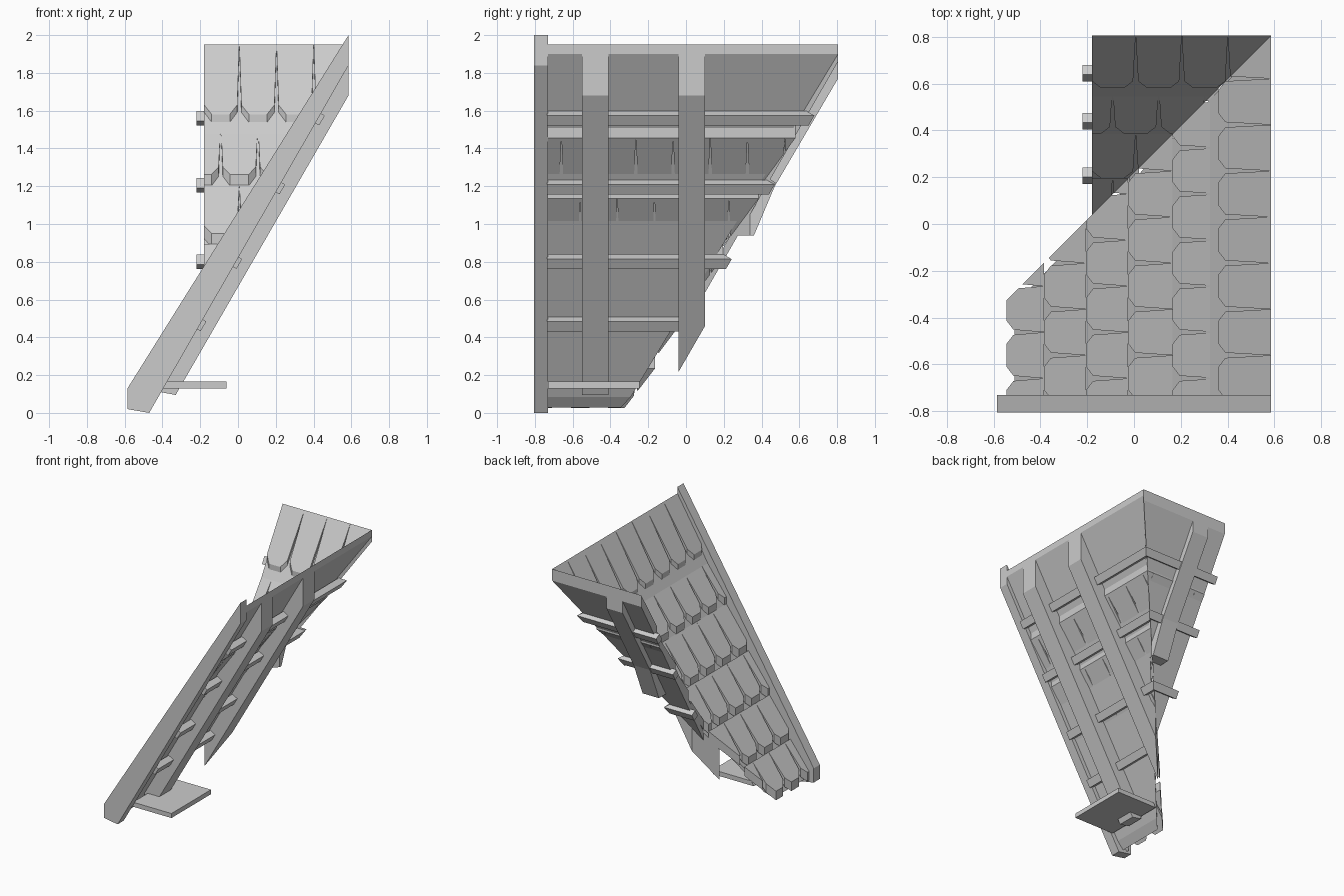
import bpy, bmesh
from mathutils import Vector

cube = bpy.data.objects.get("Cube")
if cube:
    bpy.data.objects.remove(cube)

mat = bpy.data.materials.new("plain_grey")
mat.use_nodes = True
GREY = (0.6, 0.6, 0.6, 1)
mat.diffuse_color = GREY
mat.node_tree.nodes["Principled BSDF"].inputs["Base Color"].default_value = GREY

TOP, SIDE = 0.585, 0.805      # ridge position and valley corner
STEEP, LAP = 1.737, 1.64      # slopes of the frame and of the lapped tiles
ROWS = [-0.545, -0.385, -0.205, -0.025, 0.165, 0.36, TOP]
PITCH = 0.197


def frame_z(s, top):
    return top + STEEP * (s - TOP)


def prism(bm, ring, offset):
    """Extrude a closed ring of points along an offset."""
    a = [bm.verts.new(p) for p in ring]
    b = [bm.verts.new(Vector(p) + Vector(offset)) for p in ring]
    bm.faces.new(a)
    bm.faces.new(b[::-1])
    for i in range(len(a)):
        j = (i + 1) % len(a)
        bm.faces.new((a[j], a[i], b[i], b[j]))


def profile(bm, points, t0, t1):
    """Side profile in rise/height, running sideways from t0 to t1."""
    prism(bm, [(s, t0, z) for s, z in points], (0, t1 - t0, 0))


def clip(bm, co, normal):
    """Cut away everything on the normal side and close the cut."""
    bmesh.ops.bisect_plane(bm, geom=bm.verts[:] + bm.edges[:] + bm.faces[:],
                           plane_co=co, plane_no=normal, clear_outer=True)
    open_edges = [e for e in bm.edges if e.is_boundary]
    if open_edges:
        bmesh.ops.holes_fill(bm, edges=open_edges)


def finish(name, bm, wing=False):
    """The wing is the same roof with rise and sideways axes swapped."""
    if wing:
        for v in bm.verts:
            s, t, z = v.co
            v.co = (t - SIDE + TOP, s + SIDE - TOP, z)
    bmesh.ops.recalc_face_normals(bm, faces=bm.faces)
    me = bpy.data.meshes.new(name)
    bm.to_mesh(me)
    bm.free()
    me.materials.append(mat)
    ob = bpy.data.objects.new(name, me)
    bpy.context.collection.objects.link(ob)


def valley(bm, skew=1.0):
    clip(bm, (TOP, SIDE, 0), (-skew, 1, 0))


def tiles(name, t0, wing):
    bm = bmesh.new()
    for r in range(len(ROWS) - 1):
        low, high = ROWS[r], ROWS[r + 1]
        last = high == TOP
        z0 = 1.95 + LAP * (low - TOP)
        z1 = 1.95 + LAP * (high - TOP) - (0 if last else 0.055)
        slope = (z1 - z0) / (high - low)
        start = 0.03 + (0 if r % 2 else PITCH / 2)
        for k in range(-6, 6):
            c = start + (k + 0.5) * PITCH
            h = PITCH / 2
            # Chamfered lower end, gap narrowing to nothing at the top
            half = [(low, h - 0.05), (low + 0.03, h - 0.011), (high, h)]
            outline = half + [(s, -w) for s, w in half[::-1]]
            ring = [(s, c + w, z0 + slope * (s - low)) for s, w in outline]
            prism(bm, ring, (0, 0, -0.05 if last else -0.07))
    clip(bm, (0, t0, 0), (0, -1, 0))
    valley(bm)
    finish(name, bm, wing)


def slab(name, t0, under, skew, wing):
    bm = bmesh.new()
    low = -0.46
    profile(bm, [(TOP, 1.93), (TOP, under), (low, frame_z(low, under)),
                 (low - 0.05, frame_z(low - 0.05, 1.93))], t0, SIDE)
    valley(bm, skew)
    finish(name, bm, wing)


def battens(name, t0, heights, wing):
    bm = bmesh.new()
    for z in heights:
        s = TOP + (z - 1.84) / STEEP
        # Square bar tilted with the roof
        u, n = Vector((0.5, 0.866)) * 0.03, Vector((0.866, -0.5)) * 0.024
        c = Vector((s, z))
        profile(bm, [c + u + n, c + u - n, c - u - n, c - u + n], t0, SIDE)
    valley(bm)
    finish(name, bm, wing)


# Tiled coverings and boards of the main slope and the wing
tiles("main_tiles", -0.74, False)
tiles("wing_tiles", 0.04, True)
slab("main_boarding", -0.74, 1.9, 1.05, False)
slab("wing_boarding", 0.04, 1.86, 1.0, True)
battens("main_battens", -0.735, (0.47, 0.80, 1.195, 1.56), False)
battens("wing_battens", 0.0, (0.80, 1.205, 1.56), True)

# Main rafters
for name, t in (("front_rafter", -0.55), ("middle_rafter", -0.04)):
    bm = bmesh.new()
    profile(bm, [(TOP, 1.92), (TOP, 1.68), (-0.33, 0.095), (-0.41, 0.11),
                 (-0.42, frame_z(-0.42, 1.92))], t, t + 0.14)
    valley(bm)
    finish(name, bm)

# Wing rafter, deeper at its foot
bm = bmesh.new()
profile(bm, [(TOP, 1.92), (TOP, 1.77), (0.25, 1.2), (0.14, 0.94),
             (0.03, 0.94)], 0.2, 0.34)
valley(bm)
finish("wing_rafter", bm, True)

# Barge board on the front edge
bm = bmesh.new()
profile(bm, [(TOP, 2.0), (TOP, 1.84), (-0.47, 0), (-TOP, 0.02),
             (-TOP, 0.13)], -SIDE, -0.73)
finish("barge_board", bm)

# Flat shelf at the eaves
bm = bmesh.new()
profile(bm, [(-0.39, 0.165), (-0.06, 0.165), (-0.06, 0.13),
             (-0.41, 0.13)], -0.73, -0.245)
finish("eaves_shelf", bm)
